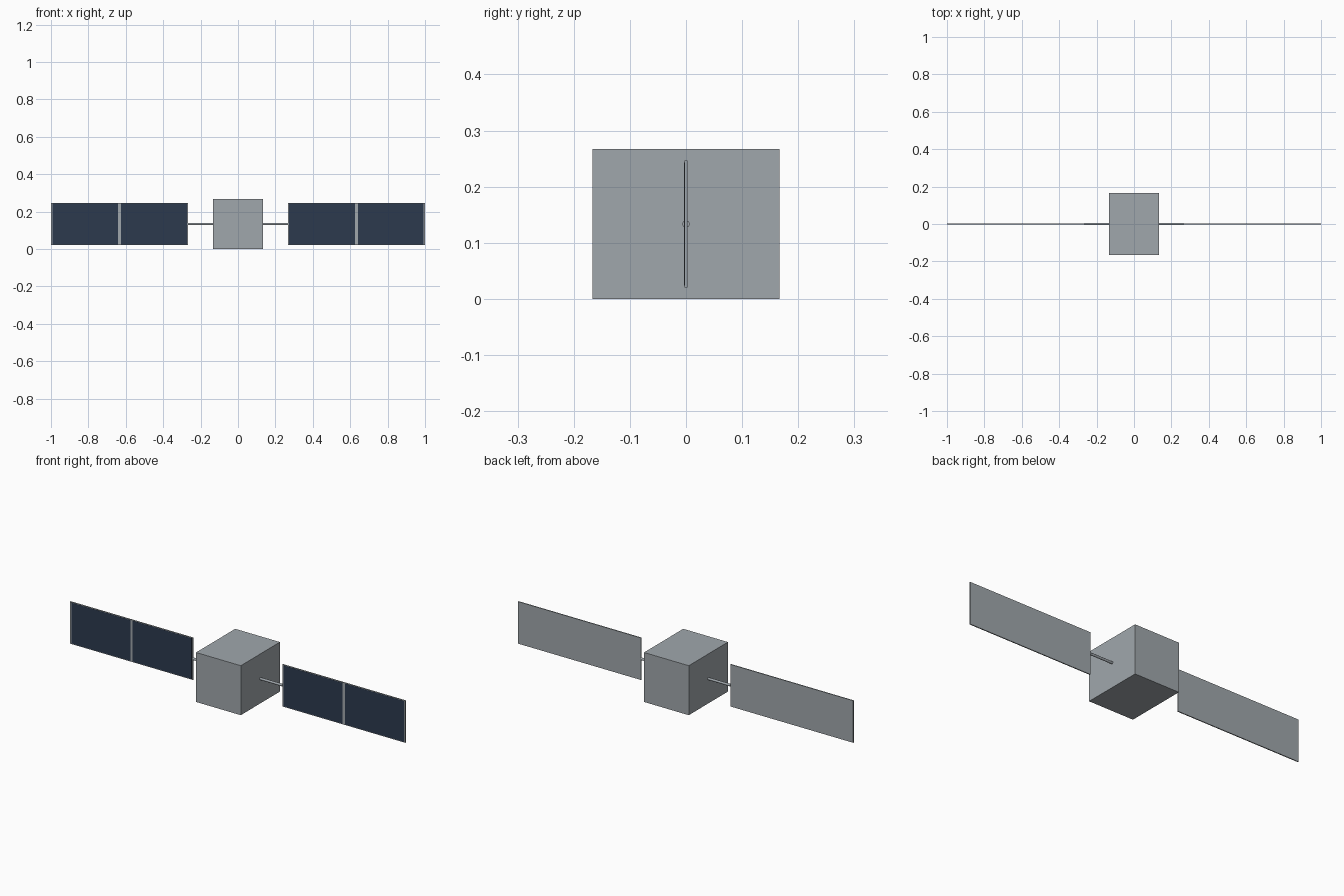
import bpy
import math

cube = bpy.data.objects.get("Cube")
if cube:
    bpy.data.objects.remove(cube, do_unlink=True)


def material(name, rgb):
    mat = bpy.data.materials.new(name)
    mat.use_nodes = True
    mat.diffuse_color = (*rgb, 1)
    mat.node_tree.nodes["Principled BSDF"].inputs["Base Color"].default_value = (*rgb, 1)
    return mat


GREY = material("light_grey_metal", (0.352, 0.386, 0.413))
NAVY = material("navy_solar_cell", (0.025, 0.042, 0.076))

MID = 0.1335           # height of the centre line
BODY_HALF = 0.1335
PANEL_IN, PANEL_OUT = 0.267, 1.0
PANEL_HEIGHT, PANEL_DEPTH = 0.227, 0.0054
MARGIN = 0.007
CELL_DEPTH = 0.0006


def box(name, centre, size, mat):
    bpy.ops.mesh.primitive_cube_add(size=1, location=centre)
    ob = bpy.context.object
    ob.name = name
    ob.scale = size
    bpy.ops.object.transform_apply(location=False, rotation=False, scale=True)
    ob.data.materials.append(mat)
    return ob


# Main body
box("body", (0, 0, MID), (2 * BODY_HALF, 0.334, 2 * BODY_HALF), GREY)

for side, s in (("left", 1), ("right", -1)):
    # Round arm between body and panel
    bpy.ops.mesh.primitive_cylinder_add(
        vertices=16, radius=0.0065, depth=PANEL_IN - BODY_HALF,
        location=(s * (BODY_HALF + PANEL_IN) / 2, 0, MID),
        rotation=(0, math.pi / 2, 0))
    arm = bpy.context.object
    arm.name = side + "_arm"
    arm.data.materials.append(GREY)
    bpy.ops.object.shade_smooth_by_angle(angle=math.radians(40))

    # Thin panel frame
    centre = (PANEL_IN + PANEL_OUT) / 2
    width = PANEL_OUT - PANEL_IN
    box(side + "_panel", (s * centre, 0, MID), (width, PANEL_DEPTH, PANEL_HEIGHT), GREY)

    # Two dark cell plates on the front of the panel
    cell = (width - 4 * MARGIN) / 2
    for label, d in (("inner", -1), ("outer", 1)):
        box(f"{side}_{label}_cells",
            (s * (centre + d * (cell / 2 + MARGIN)), -(PANEL_DEPTH + CELL_DEPTH) / 2, MID),
            (cell, CELL_DEPTH, PANEL_HEIGHT - MARGIN), NAVY)
